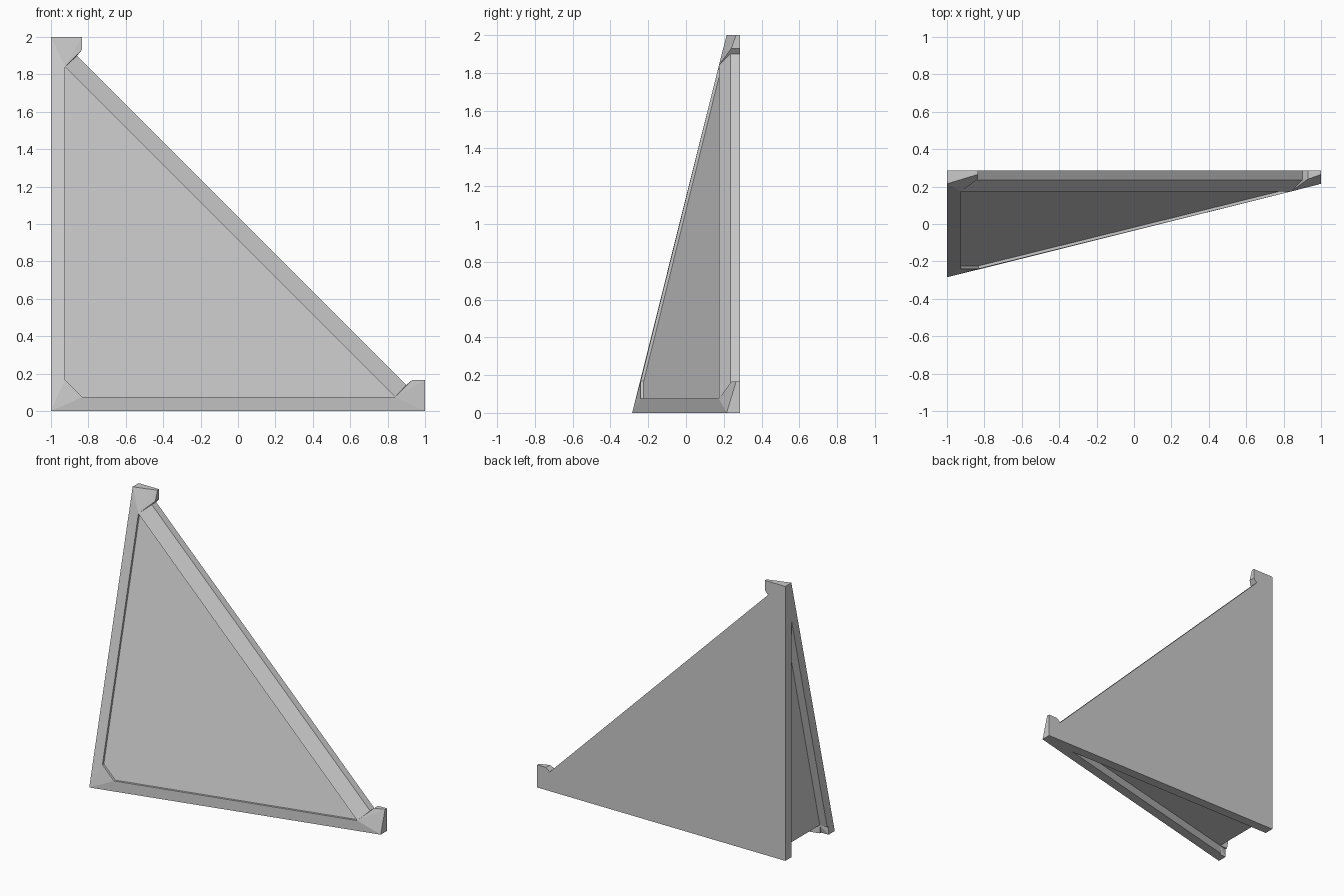
import bpy, bmesh

if "Cube" in bpy.data.objects:
    bpy.data.objects.remove(bpy.data.objects["Cube"])

BACK = 0.285      # y of the flat back
K = 0.2475        # slope of the front flanges


def place(u, v, y):
    """u = distance from left side, v = height, y = depth."""
    return (u - 1, y, v)


def finish(bm, name):
    bmesh.ops.recalc_face_normals(bm, faces=bm.faces)
    me = bpy.data.meshes.new(name)
    bm.to_mesh(me)
    bm.free()
    ob = bpy.data.objects.new(name, me)
    bpy.context.collection.objects.link(ob)
    return ob


# Solid corner panel, symmetric when u and v are swapped
half = {
    'B': (0, 2, 0.215), 'C': (0.165, 2, 0.265), 'D': (0.165, 1.93, 0.240),
    'E': (0.14, 1.90, 0.235), 'F': (0.075, 1.84, 0.174),
    'G': (0.075, 0.168, -0.240), 'P': (0.075, 0.168, -0.224),
    'Q': (0.075, 1.84, 0.190),
}
bm = bmesh.new()
V = {'A': bm.verts.new(place(0, 0, -0.285))}
for k, (u, v, y) in half.items():
    V[k] = bm.verts.new(place(u, v, y))
    V[k.lower()] = bm.verts.new(place(v, u, y))

# Flange, tip facets and recess lip, mirrored by swapping letter case
for f in ("ABFG", "BCF", "CDF", "DEF", "FGPQ"):
    bm.faces.new([V[c] for c in f])
    bm.faces.new([V['A' if c == 'A' else c.lower()] for c in f])
# Corner facet, corner lip, recessed panel, long lip, sloping long edge
for f in ("AGg", "GgpP", "QPpq", "FQqf", "FfeE"):
    bm.faces.new([V[c] for c in f])
# Side walls and flat back
ring = [V[c] for c in "ABCDEedcb"]
rear = [bm.verts.new((w.co.x, BACK, w.co.z)) for w in ring]
for i in range(len(ring)):
    j = (i + 1) % len(ring)
    bm.faces.new((ring[i], ring[j], rear[j], rear[i]))
bm.faces.new(rear)
panel = finish(bm, "corner_panel")


# Cutters for the channels along the left side and the bottom
def hull_cutter(name, pts):
    b = bmesh.new()
    for p in pts:
        b.verts.new(place(*p))
    bmesh.ops.convex_hull(b, input=b.verts)
    ob = finish(b, name)
    ob.hide_render = True
    ob.hide_set(True)
    return ob


Y0, Y1, D = -0.213, 0.215, 0.06
tri = [(-0.1, Y0 - 0.1 * K), (-0.1, Y1), ((Y1 - Y0) / K, Y1)]
left = [(u, v, y) for u in (-0.1, D) for v, y in tri]
bottom = [(v, u, y) for u, v, y in left]
for name, pts in (("left_channel_cutter", left), ("bottom_channel_cutter", bottom)):
    mod = panel.modifiers.new(name, 'BOOLEAN')
    mod.operation = 'DIFFERENCE'
    mod.solver = 'EXACT'
    mod.object = hull_cutter(name, pts)

# Apply the cuts and drop the helpers
bpy.context.view_layer.objects.active = panel
for mod in list(panel.modifiers):
    cutter = mod.object
    bpy.ops.object.modifier_apply(modifier=mod.name)
    bpy.data.objects.remove(cutter)
